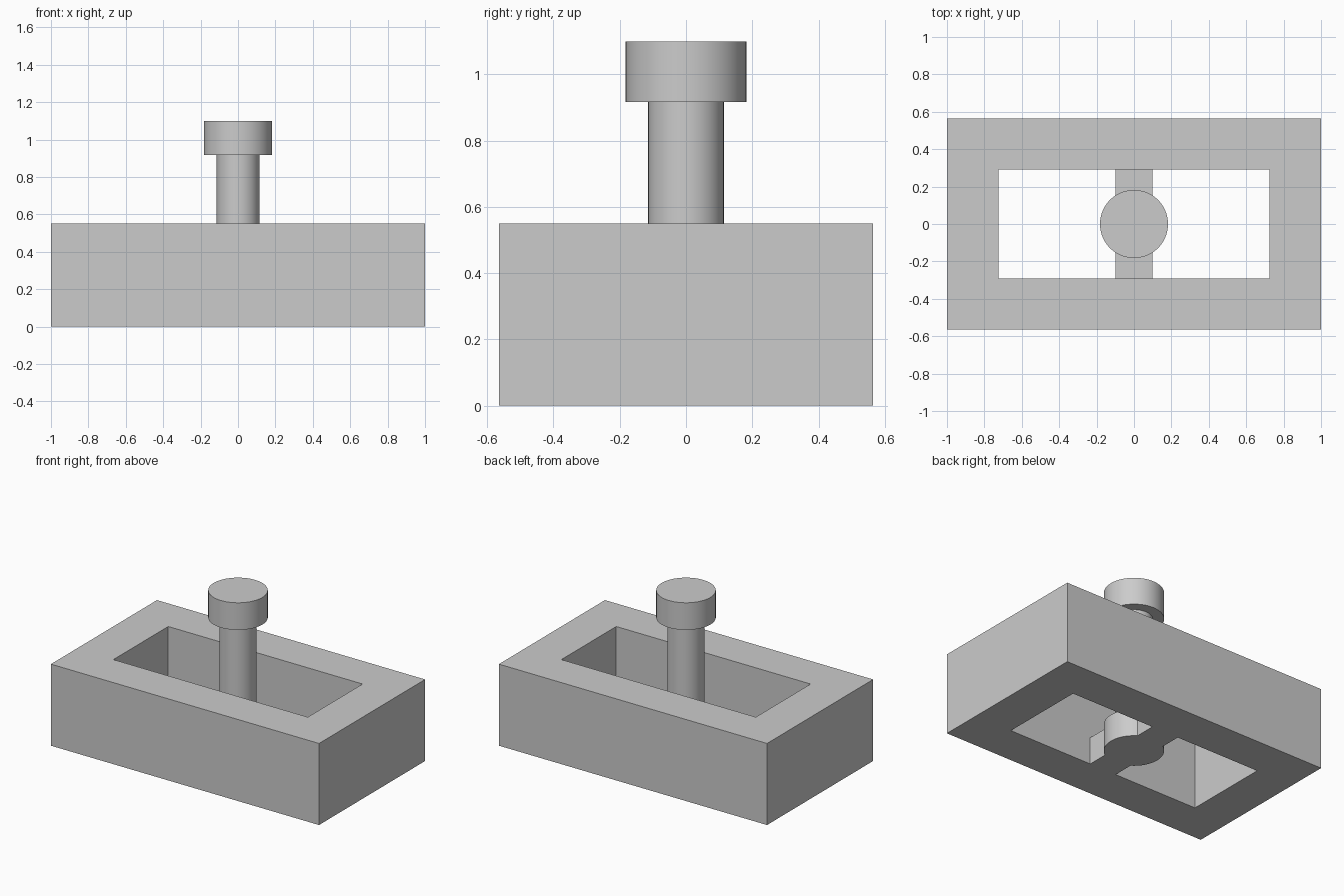
import bpy
import bmesh

if "Cube" in bpy.data.objects:
    bpy.data.objects.remove(bpy.data.objects["Cube"])

GREY = bpy.data.materials.new("plain grey")
GREY.diffuse_color = (0.6, 0.6, 0.6, 1)
GREY.use_nodes = True
GREY.node_tree.nodes["Principled BSDF"].inputs["Base Color"].default_value = GREY.diffuse_color


def finish(obj, name):
    obj.name = name
    obj.data.materials.clear()
    obj.data.materials.append(GREY)
    return obj


def block(name, size, z0):
    bpy.ops.mesh.primitive_cube_add(size=1, location=(0, 0, z0 + size[2] / 2))
    obj = bpy.context.object
    obj.scale = size
    bpy.ops.object.transform_apply(location=False, rotation=False, scale=True)
    return finish(obj, name)


def cylinder(name, radius, z0, z1):
    bpy.ops.mesh.primitive_cylinder_add(vertices=64, radius=radius, depth=z1 - z0,
                                        location=(0, 0, (z0 + z1) / 2))
    bpy.ops.object.shade_smooth_by_angle()
    return finish(bpy.context.object, name)


def union(obj, other):
    mod = obj.modifiers.new("join", 'BOOLEAN')
    mod.operation, mod.solver, mod.object = 'UNION', 'EXACT', other
    bpy.context.view_layer.objects.active = obj
    bpy.ops.object.modifier_apply(modifier=mod.name)
    bpy.data.objects.remove(other)


# Rectangular frame: outer and inner loops bridged at both heights
def frame(name, outer, inner, height):
    bm = bmesh.new()
    corners = [(-1, -1), (1, -1), (1, 1), (-1, 1)]
    ring = lambda s, z: [bm.verts.new((x * s[0], y * s[1], z)) for x, y in corners]
    loops = [ring(outer, 0), ring(outer, height), ring(inner, height), ring(inner, 0)]
    for k in range(4):
        a, b = loops[k], loops[(k + 1) % 4]
        for i in range(4):
            j = (i + 1) % 4
            bm.faces.new((a[i], a[j], b[j], b[i]))
    bmesh.ops.recalc_face_normals(bm, faces=bm.faces)
    mesh = bpy.data.meshes.new(name)
    bm.to_mesh(mesh)
    bm.free()
    obj = bpy.data.objects.new(name, mesh)
    bpy.context.collection.objects.link(obj)
    return finish(obj, name)


body = frame("frame_body", (1.0, 0.565), (0.725, 0.292), 0.55)

# Cross bar and hub disc form the low bridge inside the frame
bridge = block("cross_bridge", (0.2, 0.584, 0.183), 0)
union(bridge, cylinder("hub_disc", 0.182, 0, 0.183))

# Post with a wider cap
cylinder("post", 0.114, 0.183, 0.917)
cylinder("post_cap", 0.182, 0.917, 1.1)
